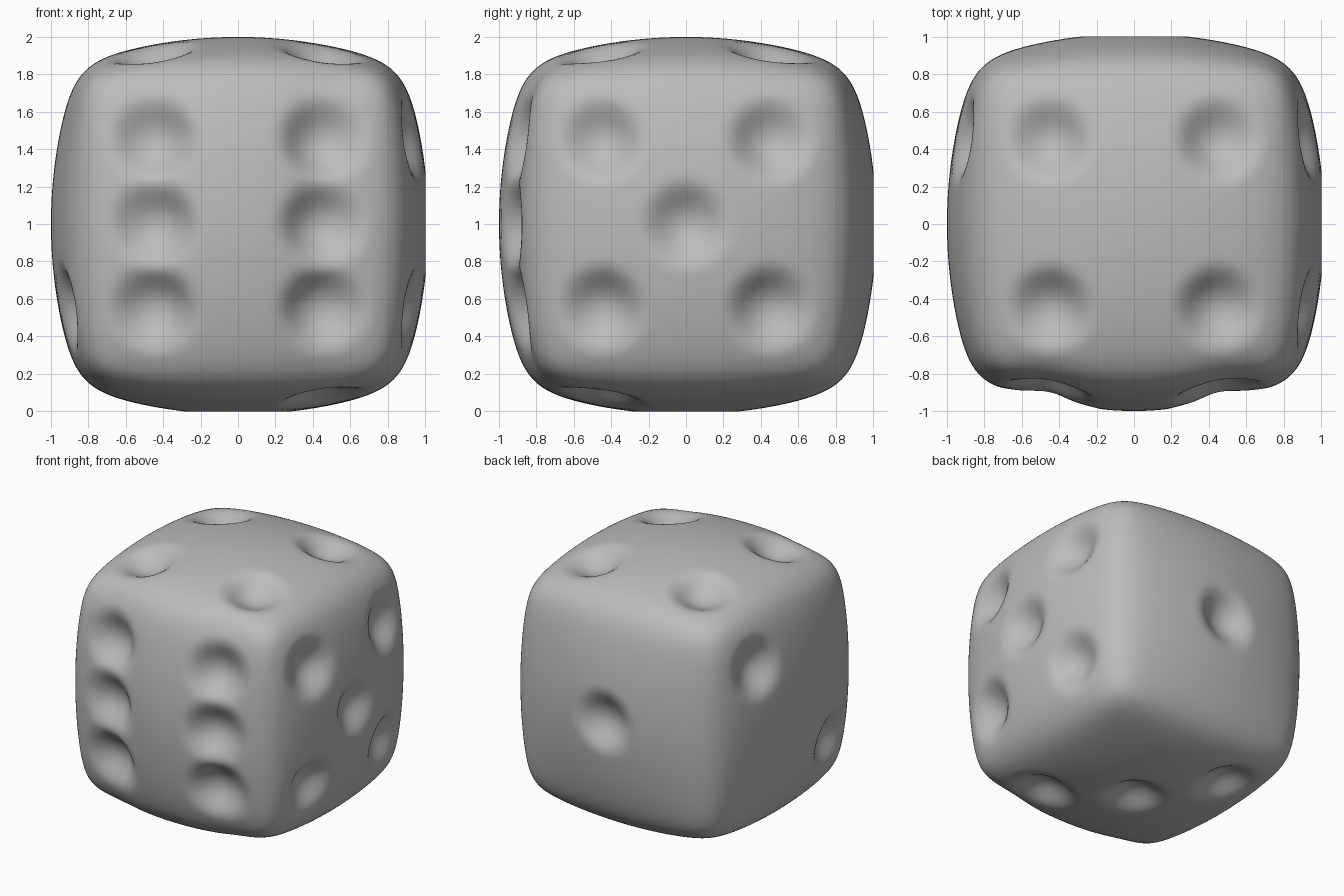
import bpy
import bmesh
import math
from mathutils import Vector

cube = bpy.data.objects.get("Cube")
if cube:
    bpy.data.objects.remove(cube, do_unlink=True)

DOME = 0.2          # bulge of each face
PIP_R, PIP_LIFT = 0.2, 0.09
BLEND = 0.1         # softness of the pip rims
SHARP = 14          # sharpness of the rounded edges
P = 0.45            # pip spacing

# Pips of each face: (axis, sign) -> positions on the two other axes
corners = [(a, b) for a in (-P, P) for b in (-P, P)]
pips = {
    (1, -1): corners + [(-P, 0), (P, 0)],    # front: six
    (0, 1): corners + [(0, 0)],              # left: five
    (2, 1): corners,                         # top: four
    (2, -1): [(P, -P), (0, 0), (-P, P)],     # bottom: three
    (0, -1): [(P, P), (-P, -P)],             # right: two
    (1, 1): [(0, 0)],                        # back: one
}


def lowering(axis, sign, u, v):
    """How far a face lies below its crown at u, v."""
    drop = DOME * (u * u + v * v) - 0.14 * u * u * v * v
    if (0, 0) in pips[axis, sign]:
        drop -= 0.018
    if (axis, sign) == (1, -1):              # sunken pip columns at the front
        drop += 0.035 * math.exp(-((abs(u) - 0.5) / 0.22) ** 2)
    return drop


def pip_centre(axis, sign, u, v):
    """Centre of the ball that presses one pip into a face."""
    normal = Vector((2 * DOME * u, 2 * DOME * v, 1)).normalized()
    q = Vector((u, v, 1 - lowering(axis, sign, u, v))) + normal * PIP_LIFT
    c = [q.x, q.y]
    c.insert(axis, sign * q.z)
    return Vector(c)


balls = {f: [pip_centre(*f, u, v) for u, v in uv] for f, uv in pips.items()}


def field(p, near):
    """Negative inside the die, positive outside."""
    total = 0
    for axis in range(3):
        u, v = [p[i] for i in range(3) if i != axis]
        sign = 1 if p[axis] >= 0 else -1
        g = abs(p[axis]) + lowering(axis, sign, u, v)
        total += max(g, 0) ** SHARP
    d = total ** (1 / SHARP) - 1
    for c in near:
        s = PIP_R - (p - c).length
        h = max(BLEND - abs(d - s), 0)
        d = max(d, s) + h * h / (4 * BLEND)
    return d


def surface_point(co):
    """Move a cube point along its ray onto the die surface."""
    axis = max(range(3), key=lambda i: abs(co[i]))
    near = balls[axis, 1 if co[axis] > 0 else -1]
    ray = co.normalized()
    near = [c for c in near if c.normalized().dot(ray) > 0.9]
    low, high = 0.6, 1.5
    for _ in range(15):
        mid = (low + high) / 2
        if field(ray * mid, near) < 0:
            low = mid
        else:
            high = mid
    return ray * low


# Die body: a finely divided cube shaped by the field
bm = bmesh.new()
bmesh.ops.create_cube(bm, size=2)
bmesh.ops.subdivide_edges(bm, edges=bm.edges[:], cuts=75, use_grid_fill=True)
for vert in bm.verts:
    vert.co = surface_point(vert.co) + Vector((0, 0, 1))
for face in bm.faces:
    face.smooth = True
bmesh.ops.recalc_face_normals(bm, faces=bm.faces[:])
mesh = bpy.data.meshes.new("die_body")
bm.to_mesh(mesh)
bm.free()
die = bpy.data.objects.new("die_body", mesh)
bpy.context.collection.objects.link(die)

# Plain grey
grey = bpy.data.materials.new("light_grey")
grey.use_nodes = True
colour = (0.5, 0.5, 0.5, 1)
grey.diffuse_color = colour
grey.node_tree.nodes["Principled BSDF"].inputs["Base Color"].default_value = colour
mesh.materials.append(grey)
